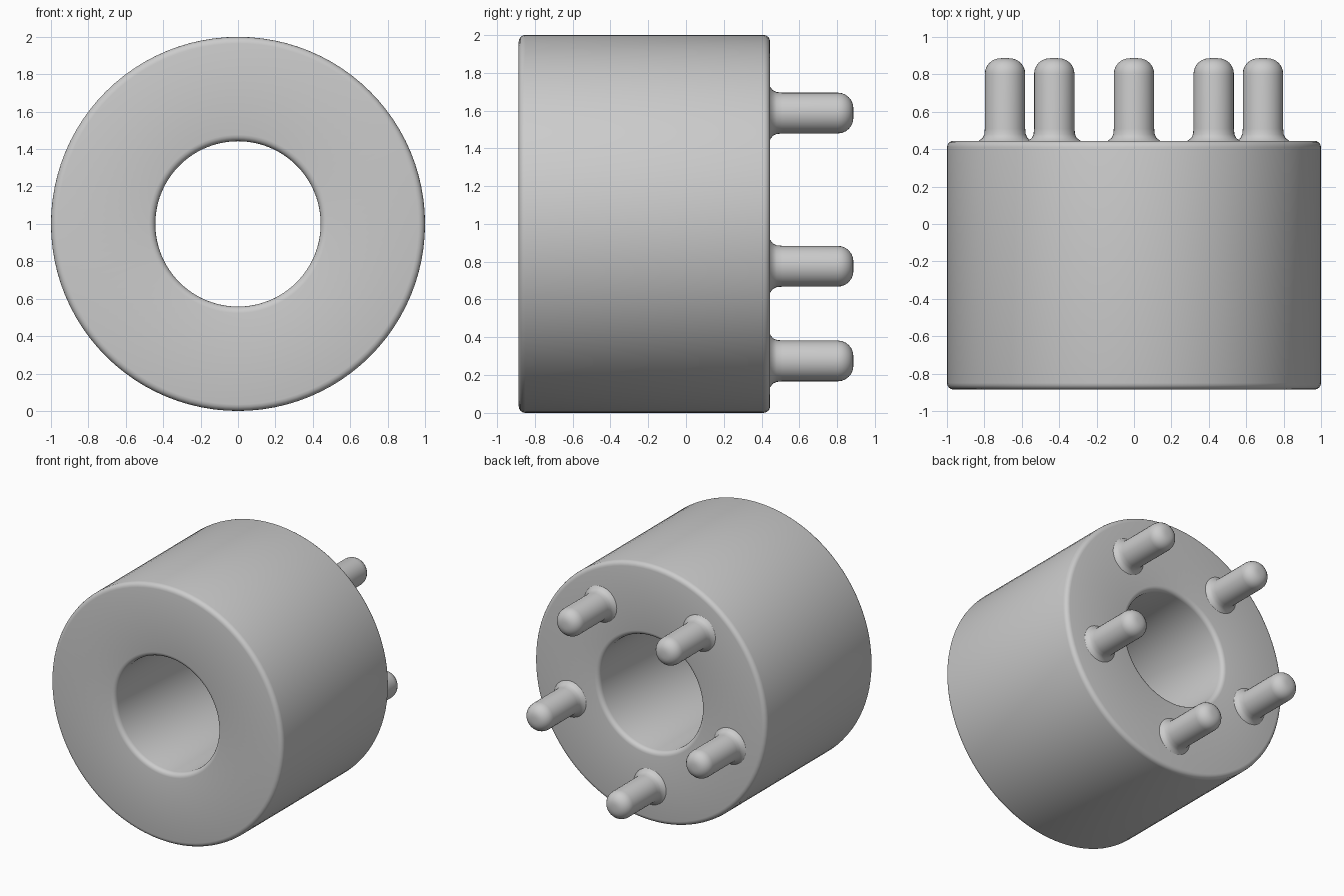
import bpy, bmesh
from math import sin, cos, pi, radians

if "Cube" in bpy.data.objects:
    bpy.data.objects.remove(bpy.data.objects["Cube"])


def arc(cr, cy, rad, a0, a1, n=4):
    """Points of a rounded corner in (radius, y) space."""
    return [(cr + rad * cos(radians(a0 + (a1 - a0) * i / n)),
             cy + rad * sin(radians(a0 + (a1 - a0) * i / n))) for i in range(n + 1)]


def lathe(name, profile, sides, x=0, z=0, closed=False):
    """Revolve a (radius, y) profile around an axis parallel to y."""
    bm = bmesh.new()
    verts = [bm.verts.new((r, y, 0)) for r, y in profile]
    pairs = list(zip(verts, verts[1:] + verts[:1])) if closed else list(zip(verts, verts[1:]))
    edges = [bm.edges.new(p) for p in pairs]
    bmesh.ops.spin(bm, geom=verts + edges, cent=(0, 0, 0), axis=(0, 1, 0),
                   angle=2 * pi, steps=sides, use_duplicate=False)
    bmesh.ops.remove_doubles(bm, verts=bm.verts, dist=1e-4)
    bmesh.ops.recalc_face_normals(bm, faces=bm.faces)
    mesh = bpy.data.meshes.new(name)
    bm.to_mesh(mesh)
    bm.free()
    obj = bpy.data.objects.new(name, mesh)
    obj.location = (x, 0, z)
    bpy.context.collection.objects.link(obj)
    bpy.ops.object.select_all(action='DESELECT')
    obj.select_set(True)
    bpy.context.view_layer.objects.active = obj
    bpy.ops.object.shade_smooth_by_angle(angle=radians(40))
    return obj


# Thick hollow body with rounded rims
FRONT, BACK, OUTER, INNER, B = -0.885, 0.445, 1.0, 0.442, 0.035
body_profile = (arc(OUTER - B, FRONT + B, B, -90, 0) + arc(OUTER - B, BACK - B, B, 0, 90)
                + arc(INNER + B, BACK - B, B, 90, 180) + arc(INNER + B, FRONT + B, B, 180, 270))
lathe("ring_body", body_profile, 96, z=1, closed=True)

# Five round-nosed pins with a small fillet at the root, evenly spaced on the back face
pin_profile = ([(0, 0.41), (0.14, 0.41), (0.14, 0.445), (0.12, 0.46), (0.111, 0.48), (0.108, 0.51)]
               + arc(0.025, 0.803, 0.083, 0, 90, 6) + [(0, 0.887)])
for i in range(5):
    a = 2 * pi * i / 5
    lathe(f"pin_{i + 1}", pin_profile, 32, x=0.725 * sin(a), z=1 - 0.725 * cos(a))
